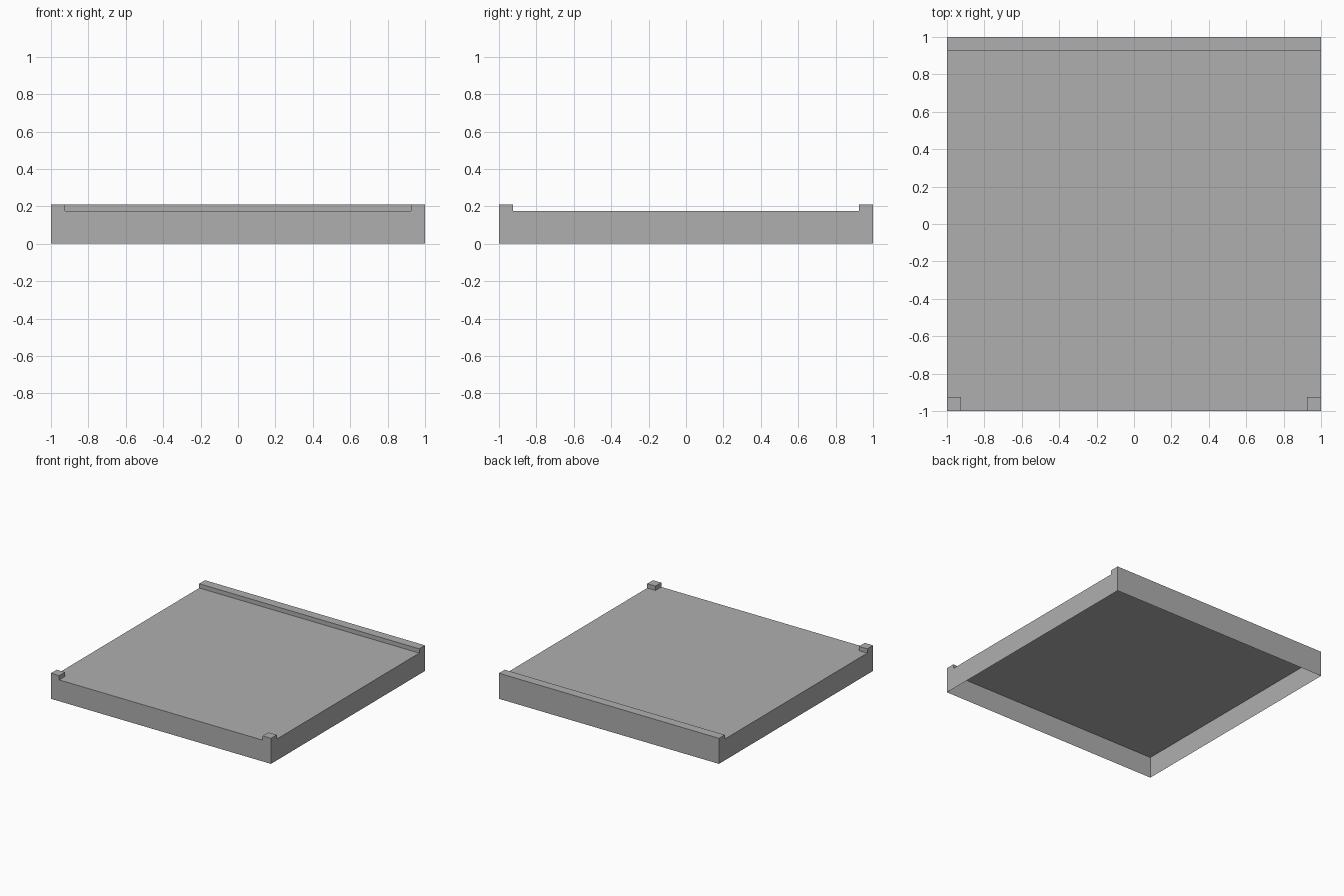
import bpy, bmesh, math

if "Cube" in bpy.data.objects:
    bpy.data.objects.remove(bpy.data.objects["Cube"])

BASE, RAISED = 0.175, 0.21
CUTS = [-1.0, -0.925, 0.925, 1.0]

# Height of each plan cell: full-width back ridge, two front corner posts
def height(i, j):
    if not (0 <= i < 3 and 0 <= j < 3):
        return 0.0
    return RAISED if j == 2 or (j == 0 and i != 1) else BASE

bm = bmesh.new()

def face(*pts):
    bm.faces.new([bm.verts.new(p) for p in pts])

# Open-bottomed shell: a top per cell, a wall wherever the neighbour is lower
for i in range(3):
    for j in range(3):
        h = height(i, j)
        x0, x1, y0, y1 = CUTS[i], CUTS[i + 1], CUTS[j], CUTS[j + 1]
        ring = [(x0, y0), (x1, y0), (x1, y1), (x0, y1)]
        face(*[(x, y, h) for x, y in ring])
        # Underside closing the raised posts and ridge
        if h > BASE:
            face(*[(x, y, BASE) for x, y in reversed(ring)])
        for k, (di, dj) in enumerate([(0, -1), (1, 0), (0, 1), (-1, 0)]):
            low = height(i + di, j + dj)
            if low < h:
                a, b = ring[k], ring[(k + 1) % 4]
                face((*a, low), (*b, low), (*b, h), (*a, h))

# Weld and merge coplanar faces
bmesh.ops.remove_doubles(bm, verts=bm.verts[:], dist=1e-4)
bmesh.ops.dissolve_limit(bm, angle_limit=math.radians(1), verts=bm.verts[:], edges=bm.edges[:])

mesh = bpy.data.meshes.new("tray_shell")
bm.to_mesh(mesh)
bm.free()

# Mid grey colour
grey = bpy.data.materials.new("mid_grey")
grey.diffuse_color = (0.43, 0.43, 0.43, 1.0)
grey.use_nodes = True
grey.node_tree.nodes["Principled BSDF"].inputs["Base Color"].default_value = grey.diffuse_color
mesh.materials.append(grey)
bpy.context.collection.objects.link(bpy.data.objects.new("tray_shell", mesh))
